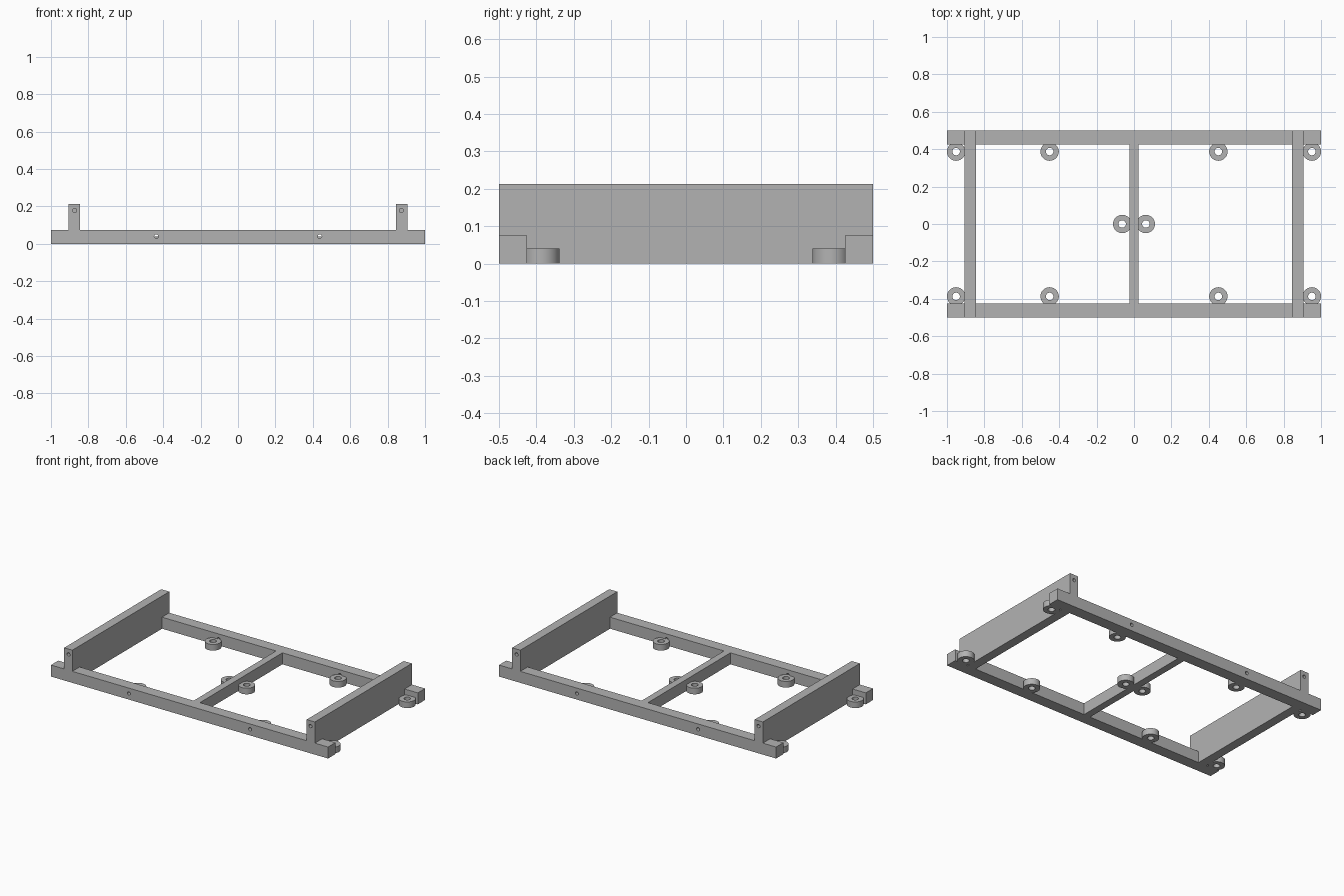
import bpy
import bmesh
from math import pi
from mathutils import Matrix, Vector

if "Cube" in bpy.data.objects:
    bpy.data.objects.remove(bpy.data.objects["Cube"], do_unlink=True)

# Single material
grey = bpy.data.materials.new("plain_grey")
grey.use_nodes = True
colour = (0.45, 0.45, 0.45, 1)
grey.diffuse_color = colour
grey.node_tree.nodes["Principled BSDF"].inputs["Base Color"].default_value = colour

RAIL_IN, RAIL_OUT, RAIL_H = 0.425, 0.5, 0.075
PLATE_IN, PLATE_OUT, PLATE_H = 0.846, 0.905, 0.213
BAR = 0.023


def finish(name, bm):
    bmesh.ops.recalc_face_normals(bm, faces=bm.faces)
    mesh = bpy.data.meshes.new(name)
    bm.to_mesh(mesh)
    bm.free()
    mesh.materials.append(grey)
    obj = bpy.data.objects.new(name, mesh)
    bpy.context.collection.objects.link(obj)
    return obj


def extrude(name, points, direction):
    bm = bmesh.new()
    face = bm.faces.new([bm.verts.new(p) for p in points])
    made = bmesh.ops.extrude_face_region(bm, geom=[face])["geom"]
    verts = [v for v in made if isinstance(v, bmesh.types.BMVert)]
    bmesh.ops.translate(bm, verts=verts, vec=Vector(direction))
    return finish(name, bm)


def box(name, x0, x1, y0, y1, height):
    return extrude(name, [(x0, y0, 0), (x1, y0, 0), (x1, y1, 0), (x0, y1, 0)], (0, 0, height))


def rail(name, side):
    # Long rail whose profile rises into the two plate ends
    half = [(1, 0), (1, RAIL_H), (PLATE_OUT, RAIL_H), (PLATE_OUT, PLATE_H),
            (PLATE_IN, PLATE_H), (PLATE_IN, RAIL_H)]
    outline = half + [(-x, z) for x, z in reversed(half)]
    obj = extrude(name, [(x, side * RAIL_IN, z) for x, z in outline],
                  (0, side * (RAIL_OUT - RAIL_IN), 0))
    # Through holes in the rail and blind holes in the plate ends
    bm = bmesh.new()
    for x, z, y in ((0.437, 0.04, 0.46), (0.873, 0.178, 0.48)):
        for sx in (-1, 1):
            place = Matrix.Translation((sx * x, side * y, z)) @ Matrix.Rotation(pi / 2, 4, "X")
            bmesh.ops.create_cone(bm, cap_ends=True, segments=24, radius1=0.011,
                                  radius2=0.011, depth=0.1, matrix=place)
    cutter = finish(name + "_hole_cutter", bm)
    cutter.hide_render = True
    cutter.hide_viewport = True
    cut = obj.modifiers.new("holes", "BOOLEAN")
    cut.operation = "DIFFERENCE"
    cut.solver = "EXACT"
    cut.object = cutter
    return obj


def ring(name, x, y, outer=0.049, inner=0.02, height=0.04, count=48):
    # Mounting boss: a tube with flat ends
    bm = bmesh.new()
    profile = [(inner, 0), (outer, 0), (outer, height), (inner, height)]
    verts = [bm.verts.new((r, 0, z)) for r, z in profile]
    edges = [bm.edges.new((verts[i], verts[(i + 1) % 4])) for i in range(4)]
    bmesh.ops.spin(bm, geom=verts + edges, cent=(0, 0, 0), axis=(0, 0, 1),
                   angle=2 * pi, steps=count)
    bmesh.ops.remove_doubles(bm, verts=bm.verts, dist=0.0001)
    obj = finish(name, bm)
    obj.location = (x, y, 0)
    return obj


# Frame
smooth = [rail("front_rail", -1), rail("back_rail", 1)]
box("left_plate", PLATE_IN, PLATE_OUT, -RAIL_IN, RAIL_IN, PLATE_H)
box("right_plate", -PLATE_OUT, -PLATE_IN, -RAIL_IN, RAIL_IN, PLATE_H)
box("centre_bar", -BAR, BAR, -RAIL_IN, RAIL_IN, RAIL_H)

# Mounting bosses
for sx, side in ((-1, "right"), (1, "left")):
    smooth.append(ring(f"{side}_centre_boss", sx * 0.063, 0))
    for sy, end in ((-1, "front"), (1, "back")):
        smooth.append(ring(f"{end}_{side}_outer_boss", sx * 0.951, sy * 0.387))
        smooth.append(ring(f"{end}_{side}_inner_boss", sx * 0.451, sy * 0.387))

# Round walls smooth, hard edges kept
bpy.ops.object.select_all(action="DESELECT")
for obj in smooth:
    obj.select_set(True)
bpy.context.view_layer.objects.active = smooth[0]
bpy.ops.object.shade_smooth_by_angle()
